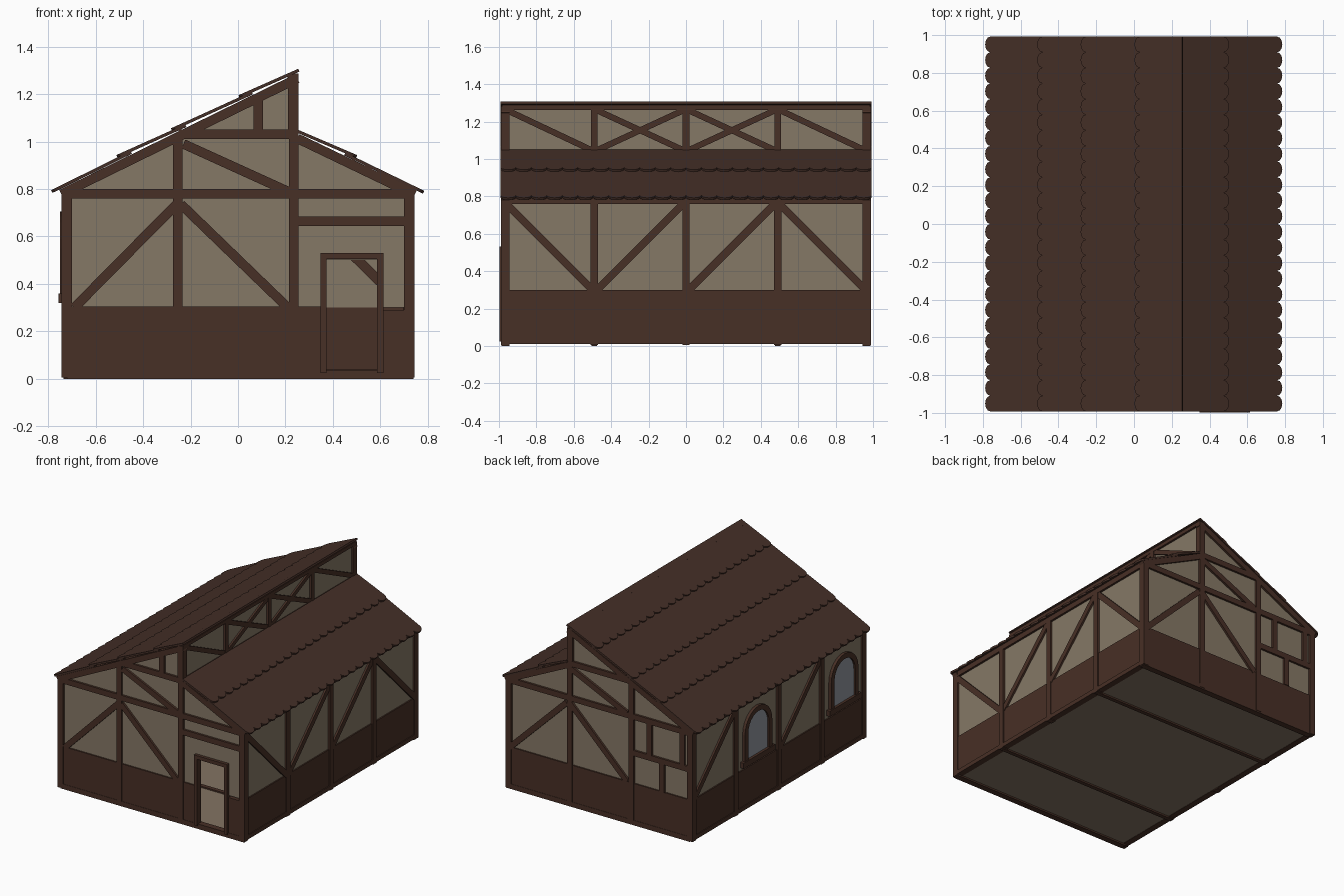
import bpy, bmesh, math
from mathutils import Vector

if "Cube" in bpy.data.objects:
    bpy.data.objects.remove(bpy.data.objects["Cube"])


def material(name, rgb):
    m = bpy.data.materials.new(name)
    m.diffuse_color = (*rgb, 1)
    m.use_nodes = True
    m.node_tree.nodes["Principled BSDF"].inputs["Base Color"].default_value = m.diffuse_color
    return m


WOOD = material("dark_timber", (0.064, 0.029, 0.019))
ROOF = material("roof_shingle", (0.058, 0.028, 0.020))
PLASTER = material("plaster", (0.235, 0.188, 0.133))
FLOOR = material("floor_boards", (0.23, 0.175, 0.125))
GLASS = material("window_glass", (0.28, 0.30, 0.34))


def on_y(u, v, d):      # end walls: u = x, v = z, d = y
    return (u, d, v)


def on_x(u, v, d):      # side walls: u = y, v = z, d = x
    return (d, u, v)


def prism(name, pts, to3d, d0, d1, mat):
    bm = bmesh.new()
    a = [bm.verts.new(to3d(u, v, d0)) for u, v in pts]
    b = [bm.verts.new(to3d(u, v, d1)) for u, v in pts]
    bm.faces.new(a)
    bm.faces.new(b[::-1])
    n = len(pts)
    for i in range(n):
        bm.faces.new((a[i], b[i], b[(i + 1) % n], a[(i + 1) % n]))
    bmesh.ops.recalc_face_normals(bm, faces=bm.faces)
    me = bpy.data.meshes.new(name)
    bm.to_mesh(me)
    bm.free()
    me.materials.append(mat)
    ob = bpy.data.objects.new(name, me)
    bpy.context.collection.objects.link(ob)
    return ob


def rect(u0, u1, v0, v1):
    return [(u0, v0), (u1, v0), (u1, v1), (u0, v1)]


def beam(name, to3d, face, a, b, w=0.04):
    """Timber between two points of a wall whose outer face is at `face`."""
    a, b = Vector(a), Vector(b)
    t = (b - a).normalized() * w / 2
    n = Vector((-t.y, t.x))
    inner = face - math.copysign(0.045, face)
    prism(name, [a + n, a - n, b - n, b + n], to3d, inner, face, WOOD)


def left_z(x):
    return 0.785 + (x + 0.785) * 0.49


def right_z(x):
    return 0.785 + (0.78 - x) * 0.48


# End walls: plaster, wainscot and shared timbers
EY = 0.99
DOOR = [(0.59, 0.3), (0.59, 0.5), (0.37, 0.5), (0.37, 0.3)]
for side, s in (("front", -1), ("back", 1)):
    f = s * EY
    outline = [(-0.73, 0.3), (-0.73, left_z(-0.73) - 0.015), (0.245, left_z(0.245) - 0.015),
               (0.245, right_z(0.245) - 0.015), (0.73, right_z(0.73) - 0.015), (0.73, 0.3)]
    prism(side + "_plaster", outline + (DOOR if s < 0 else []), on_y, s * 0.955, s * 0.975, PLASTER)
    spans = [(-0.735, 0.37, 0.305), (0.59, 0.735, 0.29)] if s < 0 else [(-0.735, 0.735, 0.3)]
    for u0, u1, top in spans:
        prism(side + "_wainscot", rect(u0, u1, 0.01, top), on_y, s * 0.95, s * 0.985, WOOD)
    for x, top in ((-0.725, 0.79), (-0.255, 1.02), (0.235, 1.28), (0.725, 0.79)):
        beam(side + "_post", on_y, f, (x, 0.01), (x, top))
    beam(side + "_tie_beam", on_y, f, (-0.745, 0.78), (0.745, 0.78))
    beam(side + "_collar_beam", on_y, f, (-0.25, 1.03), (0.25, 1.03))
    beam(side + "_left_rafter", on_y, f, (-0.745, left_z(-0.745) - 0.026), (0.25, left_z(0.25) - 0.026))
    beam(side + "_right_rafter", on_y, f, (0.25, right_z(0.25) - 0.026), (0.745, right_z(0.745) - 0.026))

# Front braces, gable post and open doorway frame
for a, b in (((-0.69, 0.3), (-0.26, 0.735)), ((-0.24, 0.735), (0.21, 0.3)),
             ((-0.23, 0.99), (0.21, 0.79)), ((0.25, 0.665), (0.71, 0.665)),
             ((0.085, 1.04), (0.085, 1.19))):
    beam("front_brace", on_y, -EY, a, b)
for a, b in (((0.36, 0.025), (0.36, 0.53)), ((0.6, 0.025), (0.6, 0.53)), ((0.35, 0.518), (0.61, 0.518))):
    beam("door_frame", on_y, -0.998, a, b, 0.026)

# Back braces and block pattern
for a, b in (((0.71, 0.3), (0.26, 0.74)), ((0.23, 0.74), (-0.22, 0.3)), ((0.22, 0.99), (-0.22, 0.79)),
             ((-0.25, 0.52), (-0.73, 0.52)), ((-0.40, 0.52), (-0.40, 0.77)),
             ((-0.66, 0.52), (-0.66, 0.77)), ((-0.50, 0.3), (-0.50, 0.52))):
    beam("back_brace", on_y, EY, a, b)

# Side walls
POSTS = (-0.97, -0.49, 0, 0.49, 0.97)
for side, s in (("left", -1), ("right", 1)):
    f = s * 0.745
    prism(side + "_plaster", rect(-0.97, 0.97, 0.29, 0.78), on_x, s * 0.71, s * 0.73, PLASTER)
    prism(side + "_wainscot", rect(-0.98, 0.98, 0.01, 0.3), on_x, s * 0.705, s * 0.739, WOOD)
    for y in POSTS:
        beam(side + "_post", on_x, f, (y, 0.005), (y, 0.79))
    beam(side + "_eave_plate", on_x, f, (-0.99, 0.78), (0.99, 0.78))
    beam(side + "_sill_beam", on_x, f, (-0.99, 0.025), (0.99, 0.025), 0.03)
for a, b in (((-0.96, 0.76), (-0.5, 0.3)), ((-0.475, 0.3), (-0.015, 0.76)),
             ((0.015, 0.3), (0.475, 0.76)), ((0.5, 0.76), (0.96, 0.3))):
    beam("right_brace", on_x, 0.743, a, b)
for a, b in (((0.96, 0.3), (0.5, 0.76)), ((-0.015, 0.3), (-0.475, 0.76))):
    beam("left_brace", on_x, -0.743, a, b)


# Arched windows on the left wall
def arch(y, r, base, spring=0.55, n=12):
    pts = [(y + r * math.cos(math.pi * i / n), spring + r * math.sin(math.pi * i / n)) for i in range(n + 1)]
    return [(y + r, base)] + pts + [(y - r, base)]


for y in (0.245, -0.735):
    prism("window_glass", arch(y, 0.125, 0.33), on_x, -0.705, -0.738, GLASS)
    prism("window_frame", arch(y, 0.155, 0.33) + arch(y, 0.118, 0.33)[::-1], on_x, -0.70, -0.75, WOOD)
    prism("window_sill", rect(y - 0.18, y + 0.18, 0.32, 0.36), on_x, -0.70, -0.757, WOOD)

# Clerestory wall between the two roofs
prism("clerestory_plaster", rect(-0.97, 0.97, 1.02, 1.28), on_x, 0.22, 0.24, PLASTER)
for y in POSTS:
    beam("clerestory_post", on_x, 0.255, (y, 1.02), (y, 1.28), 0.035)
beam("clerestory_top_rail", on_x, 0.255, (-0.985, 1.275), (0.985, 1.275), 0.025)
beam("clerestory_bottom_rail", on_x, 0.255, (-0.985, 1.03), (0.985, 1.03), 0.025)
LO, HI = 1.045, 1.262
for y0, z0, y1, z1 in ((-0.96, HI, -0.5, LO), (-0.48, HI, -0.01, LO), (-0.48, LO, -0.01, HI),
                       (0.01, HI, 0.48, LO), (0.01, LO, 0.48, HI), (0.5, HI, 0.96, LO)):
    beam("clerestory_brace", on_x, 0.253, (y0, z0), (y1, z1), 0.032)

# Floor, cross joists and end sills
prism("floor", rect(-0.72, 0.72, -0.96, 0.96), lambda u, v, d: (u, v, d), 0.012, 0.03, FLOOR)
for y in (-0.49, 0.49):
    prism("floor_joist", rect(-0.735, 0.735, 0, 0.04), on_y, y - 0.015, y + 0.015, WOOD)
for y in (-0.965, 0.965):
    prism("end_sill", rect(-0.72, 0.74, 0, 0.036), on_y, y - 0.022, y + 0.022, WOOD)


# Scalloped roof courses
def course(name, lo, hi, count=24, seg=6):
    lo, hi = Vector(lo), Vector(hi)
    length = (hi - lo).length
    t = (hi - lo) / length
    n = Vector((-t.y, t.x))
    if n.y < 0:
        n = -n
    pitch = 2 / count
    pts = [(1, length), (-1, length)]
    for k in range(count):
        for i in range(seg if k < count - 1 else seg + 1):
            a = math.pi * i / seg
            pts.append((-1 + pitch * (k + 0.5 - 0.5 * math.cos(a)), 0.03 * (1 - math.sin(a))))

    def place(u, v, d):
        p = lo + t * v + n * d
        return (p.x, u * 0.992, p.y)
    prism(name, pts, place, -0.006, 0.007, ROOF)


for i, (a, b) in enumerate(((-0.785, -0.45), (-0.51, -0.22), (-0.28, 0.06), (0.005, 0.257))):
    course("left_roof_course", (a, left_z(a) + (0.017 if i else 0.004)), (b, left_z(b) + 0.005))
for i, (a, b) in enumerate(((0.782, 0.45), (0.5, 0.25))):
    course("right_roof_course", (a, right_z(a) + (0.017 if i else 0.002)), (b, right_z(b) + 0.004))
